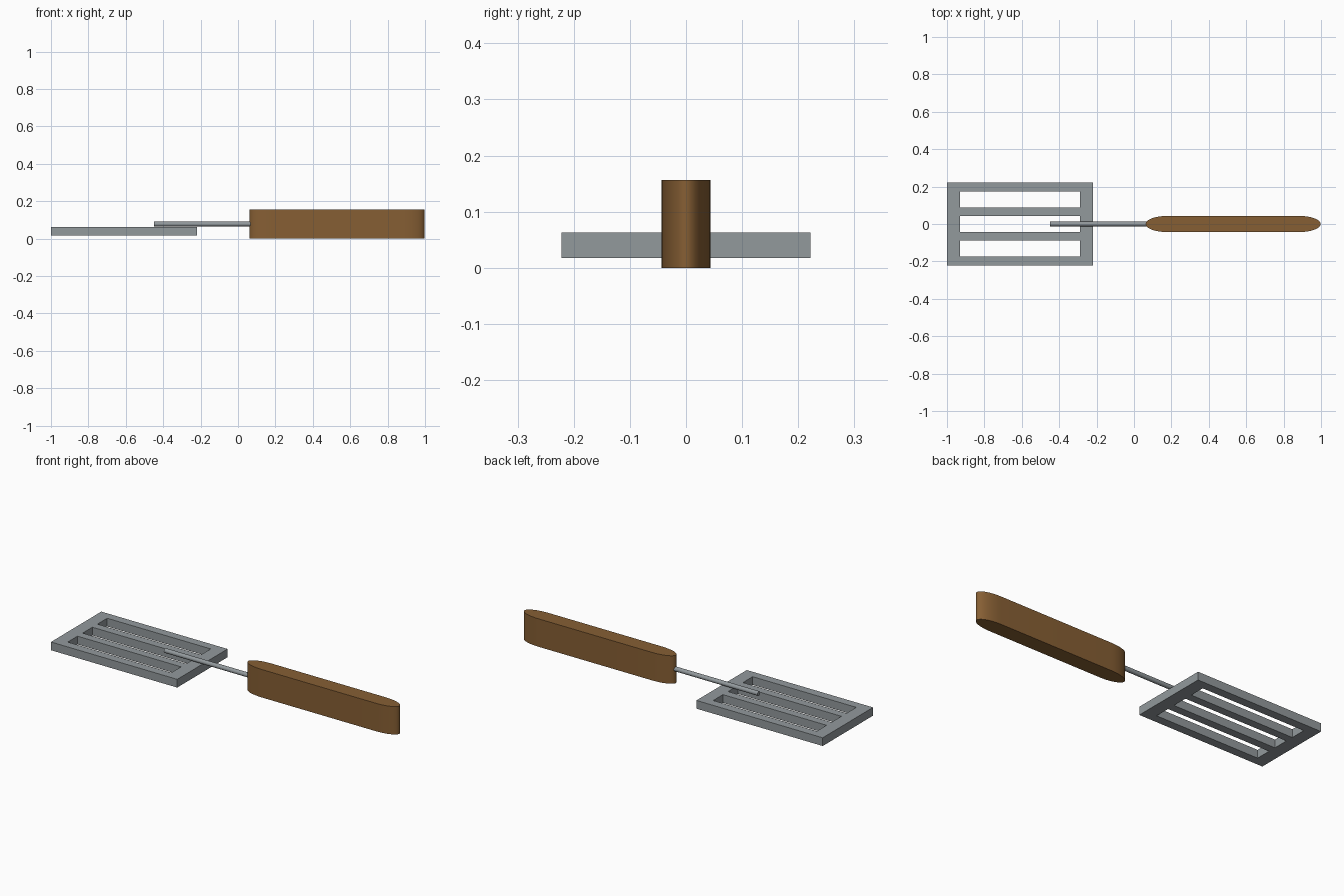
import bpy
import bmesh
from math import sin, cos, pi, radians

cube = bpy.data.objects.get("Cube")
if cube:
    bpy.data.objects.remove(cube, do_unlink=True)


def material(name, color):
    mat = bpy.data.materials.new(name)
    mat.use_nodes = True
    mat.diffuse_color = color
    mat.node_tree.nodes["Principled BSDF"].inputs["Base Color"].default_value = color
    return mat


steel = material("steel grey", (0.29, 0.32, 0.335, 1))
wood = material("brown wood", (0.24, 0.114, 0.034, 1))


def make_object(name, bm, mat):
    bmesh.ops.recalc_face_normals(bm, faces=bm.faces)
    mesh = bpy.data.meshes.new(name)
    bm.to_mesh(mesh)
    bm.free()
    mesh.materials.append(mat)
    obj = bpy.data.objects.new(name, mesh)
    bpy.context.collection.objects.link(obj)
    return obj


def smooth(obj):
    bpy.ops.object.select_all(action="DESELECT")
    obj.select_set(True)
    bpy.context.view_layer.objects.active = obj
    bpy.ops.object.shade_smooth_by_angle(angle=radians(40))


def extrude_up(bm, faces, height):
    geom = bmesh.ops.extrude_face_region(bm, geom=faces)["geom"]
    verts = [v for v in geom if isinstance(v, bmesh.types.BMVert)]
    bmesh.ops.translate(bm, verts=verts, vec=(0, 0, height))


# Slotted blade: a grid of cells with the three slots left open
xs = [-1, -0.93, -0.29, -0.22]
ys = [-0.222, -0.174, -0.088, -0.043, 0.043, 0.088, 0.174, 0.222]
bm = bmesh.new()
grid = [[bm.verts.new((x, y, 0.017)) for y in ys] for x in xs]
for i in range(len(xs) - 1):
    for j in range(len(ys) - 1):
        if i == 1 and j % 2 == 1:
            continue
        bm.faces.new((grid[i][j], grid[i + 1][j], grid[i + 1][j + 1], grid[i][j + 1]))
extrude_up(bm, bm.faces[:], 0.046)
make_object("slotted_blade", bm, steel)

# Thin rod joining the blade to the handle
bpy.ops.mesh.primitive_cylinder_add(vertices=16, radius=0.0125, depth=0.53,
                                    location=(-0.185, 0, 0.078),
                                    rotation=(0, pi / 2, 0))
rod = bpy.context.object
rod.name = "connecting_rod"
rod.data.materials.append(steel)
smooth(rod)

# Handle: long outline with elliptical ends, extruded upward
bm = bmesh.new()
steps = 16
outline = []
for center, start in ((0.88, -pi / 2), (0.18, pi / 2)):
    for k in range(steps + 1):
        a = start + pi * k / steps
        outline.append(bm.verts.new((center + 0.118 * cos(a), 0.0435 * sin(a), 0)))
extrude_up(bm, [bm.faces.new(outline)], 0.156)
smooth(make_object("handle", bm, wood))
